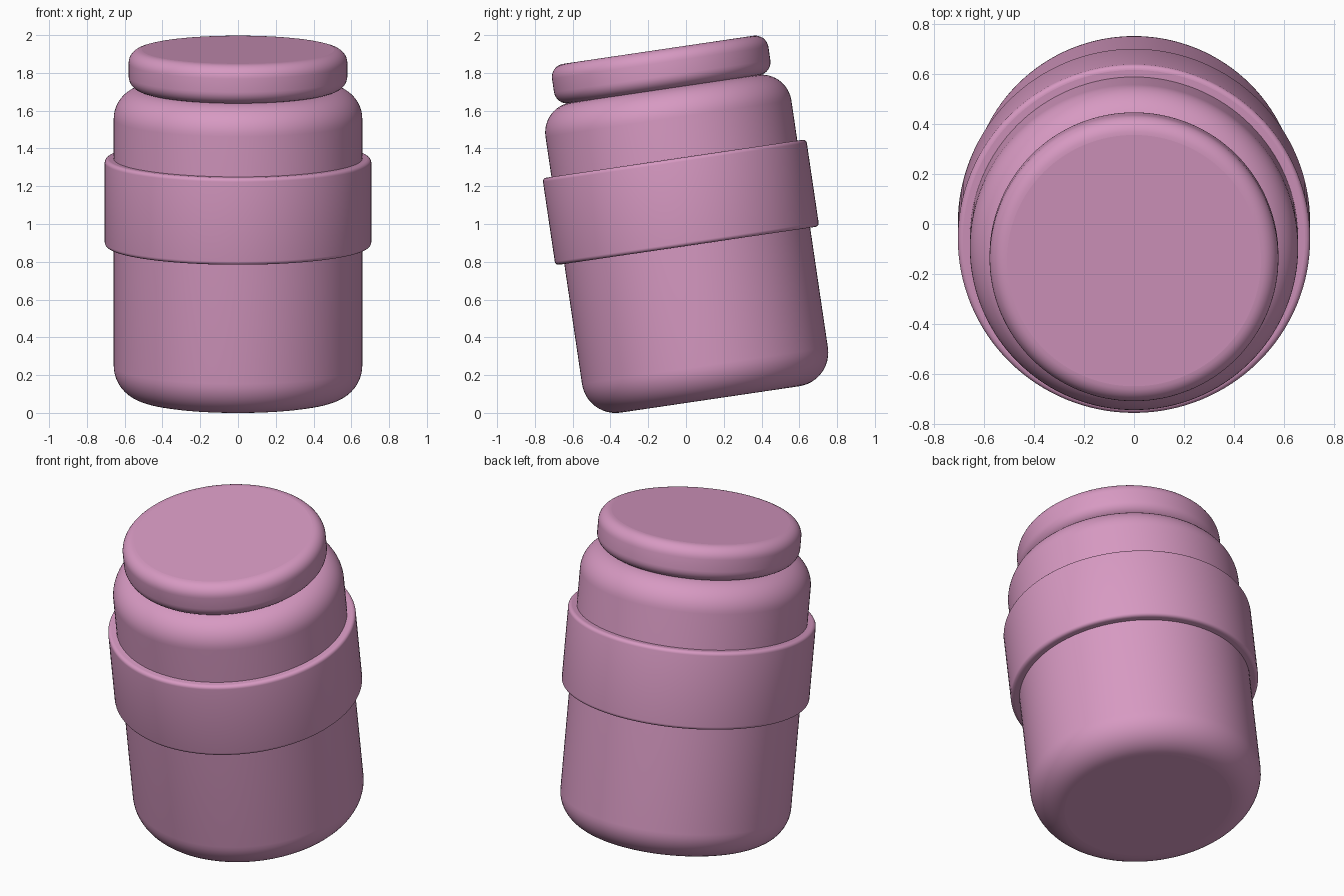
import bpy, bmesh, math
from mathutils import Matrix, Vector

if "Cube" in bpy.data.objects:
    bpy.data.objects.remove(bpy.data.objects["Cube"])

TILT = math.radians(8.4)
CENTRE = Vector((0, -0.0275, 1.115))   # middle of the band, on the jar axis
SEG = 128

pink = bpy.data.materials.new("pink")
pink.diffuse_color = (0.68, 0.32, 0.54, 1)
pink.use_nodes = True
pink.node_tree.nodes["Principled BSDF"].inputs["Base Color"].default_value = pink.diffuse_color


def arc(r, h, rad, start, n):
    """Quarter-circle of profile points around (r, h)."""
    return [(r + rad * math.cos(start + math.pi / 2 * i / n),
             h + rad * math.sin(start + math.pi / 2 * i / n)) for i in range(n + 1)]


def rounded_drum(name, radius, bottom, top, round_bottom, round_top, n):
    """Cylinder with rounded rims, heights measured along the tilted axis."""
    profile = arc(radius - round_bottom, bottom + round_bottom, round_bottom, -math.pi / 2, n)
    profile += arc(radius - round_top, top - round_top, round_top, 0, n)
    bm = bmesh.new()
    rings = [[bm.verts.new((r * math.cos(2 * math.pi * k / SEG),
                            r * math.sin(2 * math.pi * k / SEG), h)) for k in range(SEG)]
             for r, h in profile]
    for a, b in zip(rings, rings[1:]):
        for k in range(SEG):
            j = (k + 1) % SEG
            bm.faces.new((a[k], a[j], b[j], b[k])).smooth = True
    bm.faces.new(rings[0][::-1])
    bm.faces.new(rings[-1])
    # lean the whole part towards the front
    bm.transform(Matrix.Translation(CENTRE) @ Matrix.Rotation(TILT, 4, 'X'))
    bm.normal_update()
    me = bpy.data.meshes.new(name)
    bm.to_mesh(me)
    bm.free()
    me.materials.append(pink)
    ob = bpy.data.objects.new(name, me)
    bpy.context.collection.objects.link(ob)
    return ob


# jar body, wide band around it, and the lid
rounded_drum("jar_body", 0.658, -1.055, 0.608, 0.18, 0.16, 12)
rounded_drum("band", 0.706, -0.233, 0.233, 0.02, 0.02, 5)
rounded_drum("lid", 0.579, 0.605, 0.816, 0.07, 0.07, 8)
